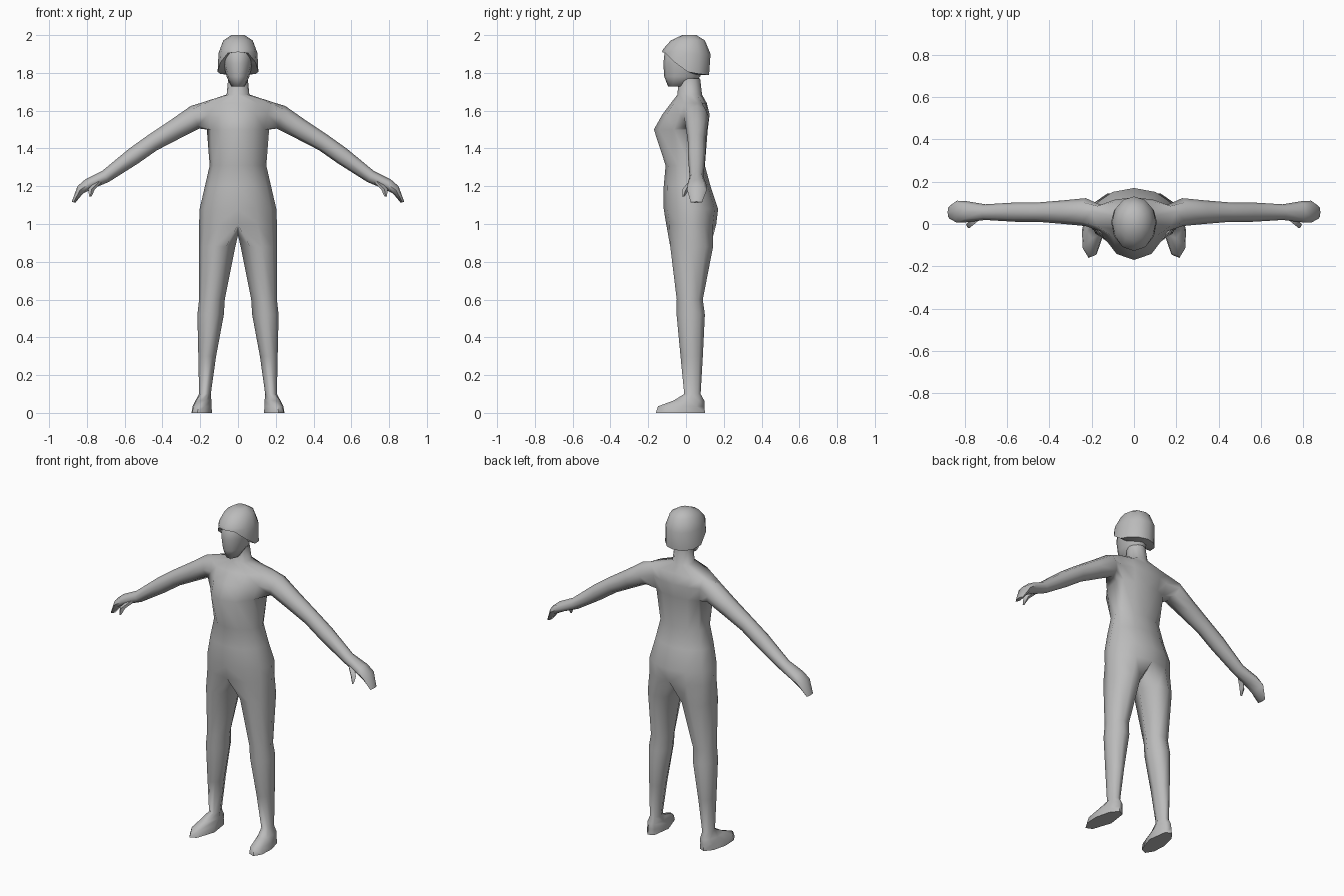
import bpy, bmesh, math
from mathutils import Vector

cube = bpy.data.objects.get("Cube")
if cube:
    bpy.data.objects.remove(cube, do_unlink=True)

grey = bpy.data.materials.new("plain_grey")
grey.use_nodes = True
colour = (0.5, 0.5, 0.5, 1)
grey.diffuse_color = colour
grey.node_tree.nodes["Principled BSDF"].inputs["Base Color"].default_value = colour


def half_ring(bm, z, w, front, mid, back):
    """Seven points from front centre round the left side to back centre; z may be a list."""
    verts = []
    for k in range(7):
        a = math.radians(30 * k - 90)
        depth = (mid - front) if k < 3 else (back - mid)
        height = z[k] if isinstance(z, list) else z
        x = 0 if k in (0, 6) else w * math.cos(a)
        verts.append(bm.verts.new((x, mid + depth * math.sin(a), height)))
    return verts


def bridge(bm, a, b, closed=True, skip=()):
    n = len(a)
    for k in range(n if closed else n - 1):
        if k not in skip:
            j = (k + 1) % n
            bm.faces.new((a[k], a[j], b[j], b[k]))


def finish(bm, name, angle=75):
    """Mirror the left half to the right, then shade."""
    bmesh.ops.mirror(bm, geom=bm.verts[:] + bm.edges[:] + bm.faces[:],
                     axis='X', merge_dist=0.0005)
    bmesh.ops.recalc_face_normals(bm, faces=bm.faces[:])
    mesh = bpy.data.meshes.new(name)
    bm.to_mesh(mesh)
    bm.free()
    mesh.materials.append(grey)
    obj = bpy.data.objects.new(name, mesh)
    bpy.context.collection.objects.link(obj)
    bpy.ops.object.select_all(action='DESELECT')
    obj.select_set(True)
    bpy.context.view_layer.objects.active = obj
    bpy.ops.object.shade_smooth_by_angle(angle=math.radians(angle))
    return obj


# Torso: height, half width, front, middle, back
bm = bmesh.new()
torso = [half_ring(bm, *r) for r in (
    (1.77, .052, -.04, .02, .075),
    (1.685, .06, -.045, .03, .085),
    (1.64, .2, -.08, .06, .11),
    (1.58, .18, -.125, .055, .125),
    (1.5, .165, -.17, .045, .115),
    (1.31, .15, -.108, .02, .1),
    (1.2, .175, -.118, .02, .13),
    (1.08, .203, -.118, .03, .17),
    (1.0, .206, -.105, .03, .16))]
for i in range(len(torso) - 1):
    # Leave a hole on the side for the arm
    bridge(bm, torso[i], torso[i + 1], closed=False, skip=(2, 3) if i in (2, 3) else ())
top, middle, low = torso[2:5]
bm.verts.remove(middle[3])

# Arm and hand: top x, z, bottom x, z, centre y, half depth
previous = [low[2], low[3], low[4], middle[4], top[4], top[3], top[2], middle[2]]
for tx, tz, bx, bz, cy, ry in (
        (.25, 1.625, .205, 1.505, .056, .066),
        (.35, 1.555, .31, 1.452, .056, .056),
        (.47, 1.475, .43, 1.39, .056, .046),
        (.575, 1.4, .53, 1.32, .056, .046),
        (.72, 1.28, .685, 1.222, .056, .037),
        (.81, 1.235, .775, 1.185, .058, .05),
        (.85, 1.2, .822, 1.16, .058, .052),
        (.88, 1.118, .862, 1.112, .055, .03)):
    hi, lo = Vector((tx, cy, tz)), Vector((bx, cy, bz))
    ring = []
    for k in range(8):
        a = math.radians(45 * k - 135)
        p = (hi + lo) / 2 + (hi - lo) / 2 * math.sin(a)
        ring.append(bm.verts.new(p + Vector((0, ry * math.cos(a), 0))))
    bridge(bm, previous, ring)
    previous = ring
bm.faces.new(previous)

# Leg and foot: height, centre x, half width, centre y, half depth, toe-out
crotch = bm.verts.new((0, .03, .94))
previous = torso[-1] + [crotch]
for z, cx, rx, cy, ry, turn in (
        (.88, .11, .096, .03, .115, 0),
        (.6, .138, .068, .02, .07, 0),
        (.52, .145, .07, .025, .076, 0),
        (.3, .163, .047, .03, .06, 0),
        (.1, .175, .031, .034, .044, 0),
        (.065, .183, .042, .015, .083, .1),
        (.035, .19, .05, -.025, .125, .1),
        (0, .192, .054, -.03, .132, .1)):
    ring = []
    for deg in (-120, -80, -40, 0, 40, 80, 120, 180):
        a = math.radians(deg)
        dy = ry * math.sin(a)
        ring.append(bm.verts.new((cx + rx * math.cos(a) - turn * dy, cy + dy, z)))
    bridge(bm, previous, ring)
    previous = ring
bm.faces.new(previous)
finish(bm, "body")

# Thumbs: tapered four-sided prongs
bm = bmesh.new()
previous = None
for x, y, z, r in ((.735, .035, 1.225, .02), (.775, .0, 1.185, .018), (.782, -.014, 1.145, .006)):
    ring = [bm.verts.new((x + dx * r, y + dy * r, z)) for dx, dy in ((1, 0), (0, 1), (-1, 0), (0, -1))]
    if previous:
        bridge(bm, previous, ring)
    else:
        bm.faces.new(ring)
    previous = ring
bm.faces.new(previous)
finish(bm, "thumbs")

# Head
bm = bmesh.new()
head = [half_ring(bm, *r) for r in (
    (1.728, .034, -.095, -.05, .03),
    (1.78, .06, -.115, -.01, .075),
    (1.85, .077, -.12, 0, .095),
    (1.92, .078, -.112, 0, .1),
    (1.965, .05, -.06, .01, .07))]
for a, b in zip(head, head[1:]):
    bridge(bm, a, b, closed=False)
bm.faces.new(head[0])
bm.faces.new(head[-1])
finish(bm, "head")

# Cap of hair, with its edge sloping down from brow to nape
bm = bmesh.new()
edge = [1.91, 1.905, 1.855, 1.805, 1.795, 1.79, 1.79]
hair = [half_ring(bm, *r) for r in (
    (edge, .065, -.09, .01, .07),
    (edge, .108, -.127, .01, .122),
    ([1.925, 1.925, 1.915, 1.905, 1.9, 1.9, 1.9], .103, -.122, .01, .13),
    (1.972, .078, -.08, .015, .1),
    (2.0, .035, -.02, .02, .055))]
for a, b in zip(hair, hair[1:]):
    bridge(bm, a, b, closed=False)
bm.faces.new(hair[-1])
finish(bm, "hair", 60)
